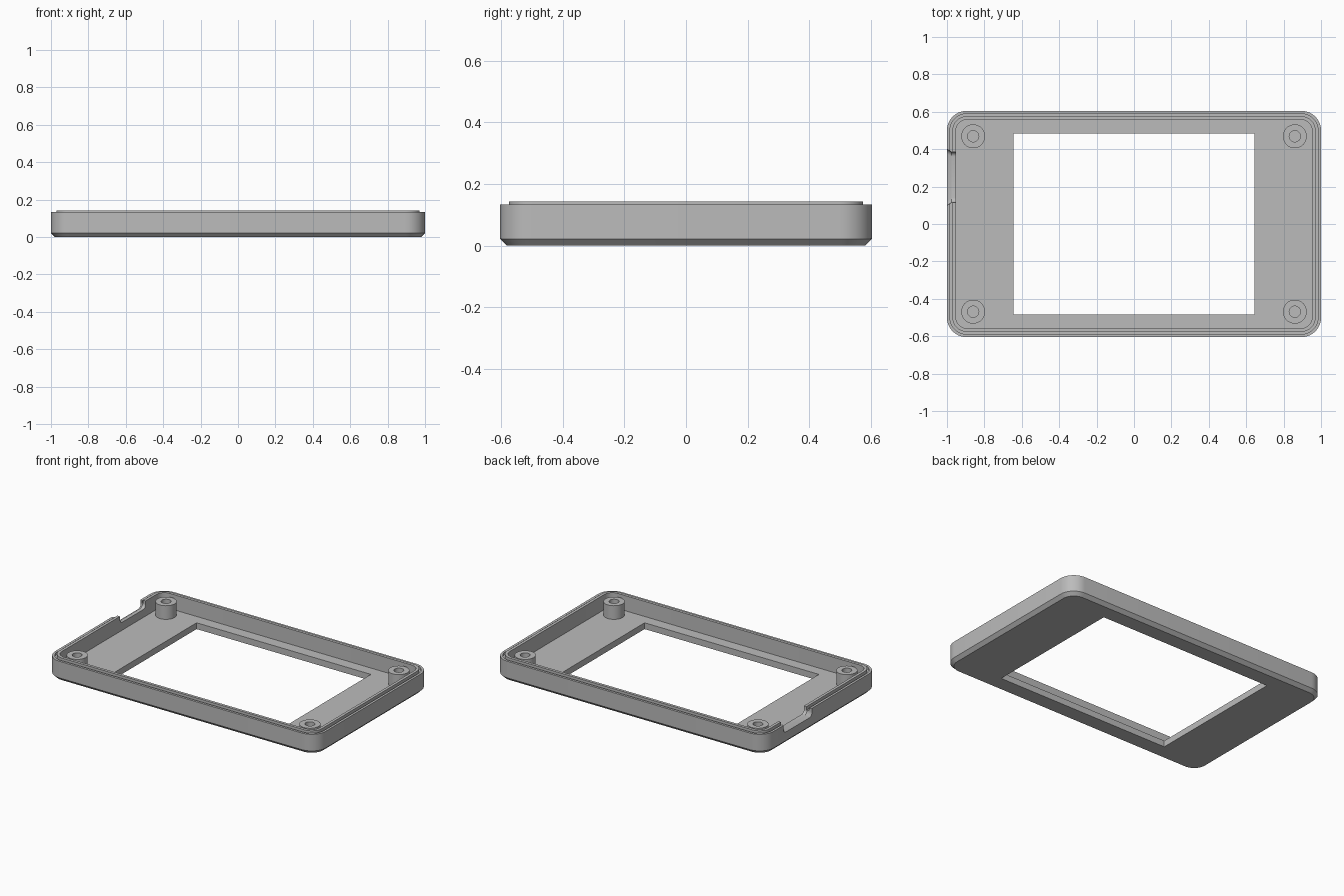
import bpy, bmesh
from math import cos, sin, pi

cube = bpy.data.objects.get("Cube")
if cube:
    bpy.data.objects.remove(cube, do_unlink=True)

HALF_X, HALF_Y, CORNER = 1.0, 0.605, 0.105
FLOOR, RIM, LIP = 0.042, 0.133, 0.143

grey = bpy.data.materials.new("plain grey")
grey.use_nodes = True
grey.diffuse_color = (0.5, 0.5, 0.5, 1)
grey.node_tree.nodes["Principled BSDF"].inputs["Base Color"].default_value = (0.5, 0.5, 0.5, 1)


def rounded_rect(inset):
    """Outline of the case, moved inward by inset."""
    r, steps = CORNER - inset, 10
    points = []
    for k, (sx, sy) in enumerate([(1, 1), (-1, 1), (-1, -1), (1, -1)]):
        for i in range(steps + 1):
            a = (k + i / steps) * pi / 2
            points.append((sx * (HALF_X - CORNER) + r * cos(a),
                           sy * (HALF_Y - CORNER) + r * sin(a)))
    return points


def loft(name, rings, closed=False):
    """Skin rings of equal length; cap the ends unless the loft is closed."""
    bm = bmesh.new()
    loops = [[bm.verts.new(p) for p in ring] for ring in rings]
    pairs = list(zip(loops, loops[1:]))
    if closed:
        pairs.append((loops[-1], loops[0]))
    else:
        bm.faces.new(loops[0])
        bm.faces.new(loops[-1])
    for a, b in pairs:
        for i in range(len(a)):
            j = (i + 1) % len(a)
            bm.faces.new((a[i], a[j], b[j], b[i]))
    bmesh.ops.recalc_face_normals(bm, faces=bm.faces)
    mesh = bpy.data.meshes.new(name)
    bm.to_mesh(mesh)
    bm.free()
    obj = bpy.data.objects.new(name, mesh)
    bpy.context.collection.objects.link(obj)
    mesh.materials.append(grey)
    return obj


def activate(obj):
    bpy.ops.object.select_all(action='DESELECT')
    obj.select_set(True)
    bpy.context.view_layer.objects.active = obj


def cut(obj, cutter):
    mod = obj.modifiers.new("cut", 'BOOLEAN')
    mod.operation, mod.solver, mod.object = 'DIFFERENCE', 'EXACT', cutter
    activate(obj)
    bpy.ops.object.modifier_apply(modifier=mod.name)
    bpy.data.objects.remove(cutter, do_unlink=True)


# Tray: chamfered base, outer wall, grooved rim with raised lip, inner floor
profile = [(0.022, 0), (0, 0.022), (0, RIM), (0.016, RIM), (0.016, 0.118),
           (0.029, 0.118), (0.029, LIP), (0.048, LIP), (0.048, FLOOR)]
tray = loft("tray", [[(x, y, z) for x, y in rounded_rect(d)] for d, z in profile])

# Screen window through the floor
wx, wy = 0.644, 0.483
cut(tray, loft("window_cutter", [[(-wx, -wy, z), (wx, -wy, z), (wx, wy, z), (-wx, wy, z)]
                                 for z in (-0.1, 0.08)]))


# Port notch in the side wall, flared outward, with rounded lower corners
def notch_section(x, grow):
    lo, hi, base, r = 0.115 - grow, 0.385 + grow, 0.095 - grow, 0.025
    arc = [i / 5 * pi / 2 for i in range(6)]
    left = [(x, lo + r - r * cos(a), base + r - r * sin(a)) for a in arc]
    right = [(x, hi - r + r * sin(a), base + r - r * cos(a)) for a in arc]
    return [(x, lo, 0.2)] + left + right + [(x, hi, 0.2)]


cut(tray, loft("notch_cutter", [notch_section(x, g) for x, g in
                                [(-1.02, 0.015), (-1.0, 0.015), (-0.975, 0), (-0.93, 0)]]))


# Four screw posts with blind holes
def circle(r, z, cx, cy, n=32):
    return [(cx + r * cos(2 * pi * i / n), cy + r * sin(2 * pi * i / n), z) for i in range(n)]


posts = []
for side, sx in (("left", 1), ("right", -1)):
    for end, sy in (("front", -1), ("back", 1)):
        spec = [(0.064, FLOOR - 0.01), (0.064, RIM), (0.03, RIM), (0.03, FLOOR - 0.01)]
        posts.append(loft(f"screw_post_{end}_{side}",
                          [circle(r, z, 0.86 * sx, 0.469 * sy) for r, z in spec], closed=True))

for obj in [tray] + posts:
    activate(obj)
    bpy.ops.object.shade_smooth_by_angle(angle=0.5)
